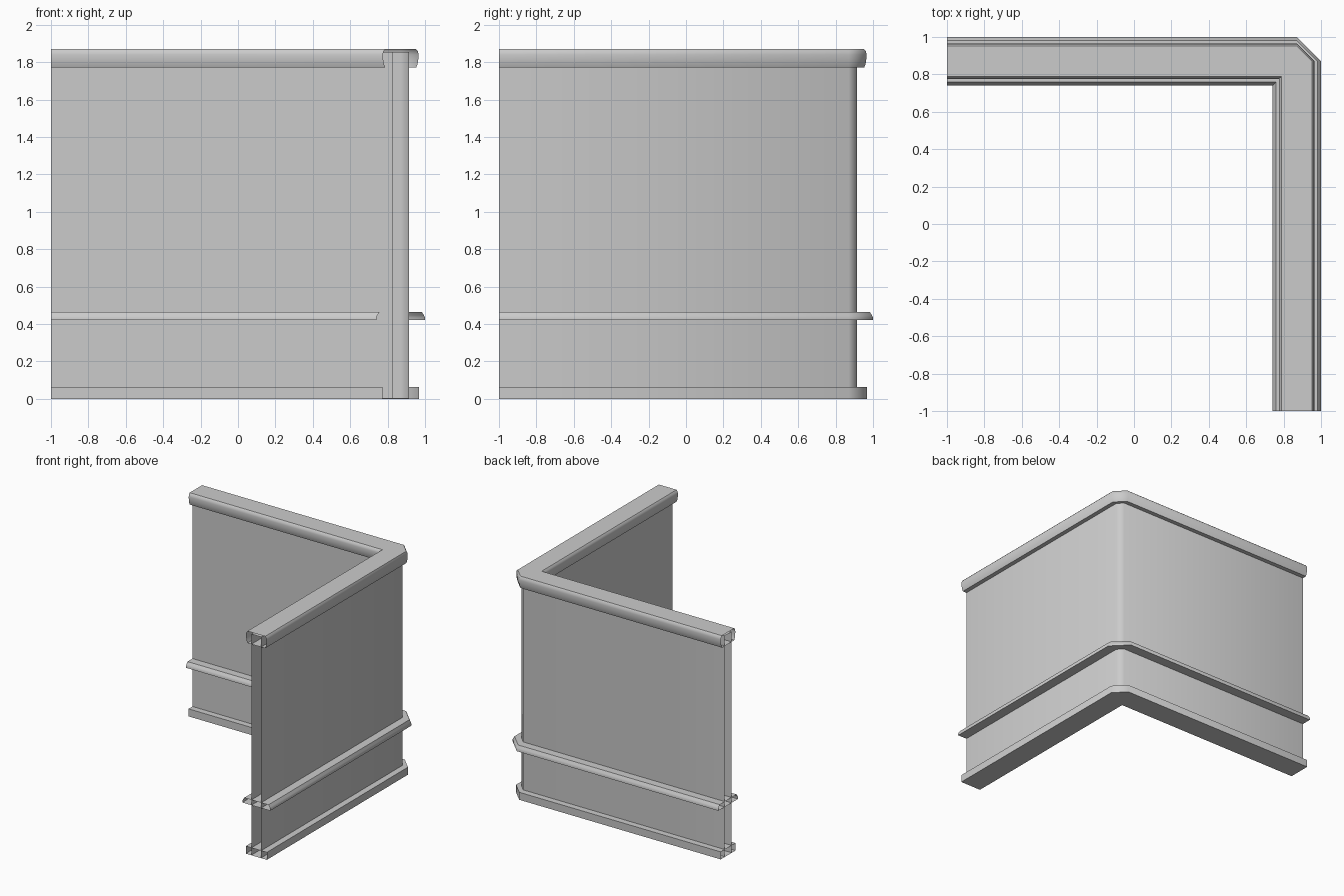
import bpy
import bmesh
import math

if "Cube" in bpy.data.objects:
    bpy.data.objects.remove(bpy.data.objects["Cube"])

CENTRE = 0.87   # centre line of both wings
END = -1.0      # open ends of both wings

grey = bpy.data.materials.new("plain_grey")
grey.use_nodes = True
colour = (0.6, 0.6, 0.6, 1)
grey.diffuse_color = colour
grey.node_tree.nodes["Principled BSDF"].inputs["Base Color"].default_value = colour


def corner_path(d):
    """Plan line at offset d: chamfered outside the corner, mitred inside."""
    edge = CENTRE + d
    turn = CENTRE if d > 0 else edge
    return [(END, edge), (turn, edge), (edge, turn), (edge, END)]


def sweep(name, half):
    """Run a symmetric closed section, given as (offset, height), round the corner."""
    section = half + [(-d, z) for d, z in reversed(half)]
    bm = bmesh.new()
    rows = [[bm.verts.new((x, y, z)) for x, y in corner_path(d)] for d, z in section]
    for i, row in enumerate(rows):
        after = rows[(i + 1) % len(rows)]
        for k in range(3):
            bm.faces.new((row[k], row[k + 1], after[k + 1], after[k]))
    # Merge the doubled points of the mitred inner corner
    bmesh.ops.remove_doubles(bm, verts=bm.verts, dist=0.0001)
    bmesh.ops.recalc_face_normals(bm, faces=bm.faces)
    if max(bm.faces, key=lambda f: f.calc_center_median().z).normal.z < -0.5:
        bmesh.ops.reverse_faces(bm, faces=bm.faces)
    mesh = bpy.data.meshes.new(name)
    bm.to_mesh(mesh)
    bm.free()
    mesh.materials.append(grey)
    obj = bpy.data.objects.new(name, mesh)
    bpy.context.collection.objects.link(obj)
    bpy.ops.object.select_all(action="DESELECT")
    bpy.context.view_layer.objects.active = obj
    obj.select_set(True)
    bpy.ops.object.shade_smooth_by_angle(angle=math.radians(47))


# Thin wall panels
sweep("wall", [(0.045, 1.855), (0.045, 0.002)])

# Rounded top rail
sweep("top_rail", [(0.082, 1.87), (0.092, 1.858), (0.095, 1.84), (0.094, 1.815),
                   (0.09, 1.79), (0.082, 1.77)])

# Chair rail with a sloped upper edge
sweep("chair_rail", [(0.112, 0.465), (0.124, 0.447), (0.13, 0.435), (0.13, 0.42)])

# Square skirting board
sweep("skirting_board", [(0.0975, 0.063), (0.0975, 0)])
